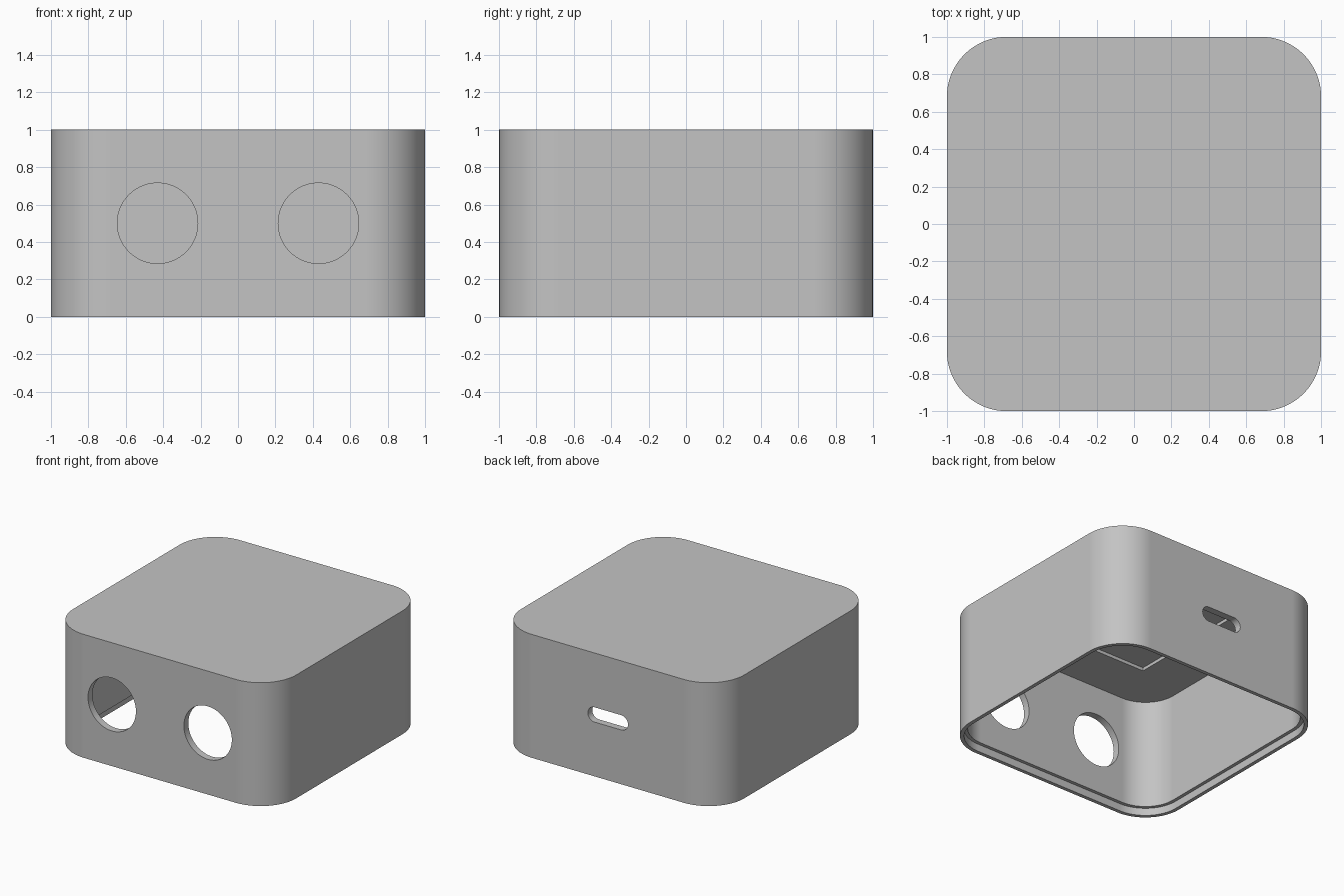
import bpy, bmesh, math
from mathutils import Matrix

if "Cube" in bpy.data.objects:
    bpy.data.objects.remove(bpy.data.objects["Cube"], do_unlink=True)

WALL = 0.057      # side wall and roof thickness
RIM = 0.03        # thin lip left around the bottom opening
STEP = 0.06       # height of the stepped lip
RADIUS = 0.32     # outer corner radius

grey = bpy.data.materials.new("plain_grey")
grey.use_nodes = True
grey.diffuse_color = (0.55, 0.55, 0.55, 1)
grey.node_tree.nodes["Principled BSDF"].inputs["Base Color"].default_value = grey.diffuse_color


def rounded_outline(width, depth, radius, segments):
    """Points around a rounded rectangle centred on the origin."""
    points = []
    for quarter, (sx, sy) in enumerate([(1, 1), (-1, 1), (-1, -1), (1, -1)]):
        cx, cy = sx * (width / 2 - radius), sy * (depth / 2 - radius)
        for i in range(segments + 1):
            a = math.pi / 2 * (quarter + i / segments)
            points.append((cx + radius * math.cos(a), cy + radius * math.sin(a)))
    return points


def rounded_block(name, width, depth, radius, low, high, matrix=Matrix(), segments=20):
    """Extrude a rounded rectangle from low to high."""
    bm = bmesh.new()
    if radius:
        points = rounded_outline(width, depth, radius, segments)
    else:
        points = rounded_outline(width, depth, 0, 1)
    face = bm.faces.new([bm.verts.new((x, y, low)) for x, y in points])
    top = bmesh.ops.extrude_face_region(bm, geom=[face])["geom"]
    moved = [v for v in top if isinstance(v, bmesh.types.BMVert)]
    bmesh.ops.translate(bm, verts=moved, vec=(0, 0, high - low))
    bmesh.ops.remove_doubles(bm, verts=bm.verts, dist=1e-5)
    bmesh.ops.recalc_face_normals(bm, faces=bm.faces)
    bm.transform(matrix)
    mesh = bpy.data.meshes.new(name)
    bm.to_mesh(mesh)
    bm.free()
    mesh.materials.append(grey)
    obj = bpy.data.objects.new(name, mesh)
    bpy.context.collection.objects.link(obj)
    return obj


# Outer body
shell = rounded_block("enclosure_shell", 2, 2, RADIUS, 0, 1)

# Hollow interior, stepped lip and shallow square pocket in the roof
inner = 2 - 2 * WALL
lip = 2 - 2 * RIM
cutters = [
    rounded_block("cavity_cutter", inner, inner, RADIUS - WALL, -0.1, 1 - WALL),
    rounded_block("lip_cutter", lip, lip, RADIUS - RIM, -0.2, STEP),
    rounded_block("roof_pocket_cutter", 1.075, 1.075, 0, 0.5, 1 - WALL + 0.026),
]

# Two round front openings and one rear slot, cut along y
upright = Matrix.Rotation(math.pi / 2, 4, "X")
for side in (-1, 1):
    place = Matrix.Translation((side * 0.43, 0, 0.5)) @ upright
    cutters.append(rounded_block("round_opening_cutter", 0.43, 0.43, 0.215, 0.8, 1.2, place))
place = Matrix.Translation((0, 0, 0.5)) @ upright
cutters.append(rounded_block("rear_slot_cutter", 0.36, 0.12, 0.06, -1.2, -0.8, place))

# Cut every opening, then discard the cutters
bpy.context.view_layer.objects.active = shell
for cutter in cutters:
    cutter.hide_render = True
    cut = shell.modifiers.new(cutter.name, "BOOLEAN")
    cut.operation = "DIFFERENCE"
    cut.solver = "EXACT"
    cut.object = cutter
    bpy.ops.object.modifier_apply(modifier=cut.name)
    bpy.data.objects.remove(cutter, do_unlink=True)

# Smooth curves, crisp edges
bpy.ops.object.select_all(action="DESELECT")
shell.select_set(True)
bpy.ops.object.shade_smooth_by_angle(angle=math.radians(30))
weighted = shell.modifiers.new("even_shading", "WEIGHTED_NORMAL")
weighted.keep_sharp = True
